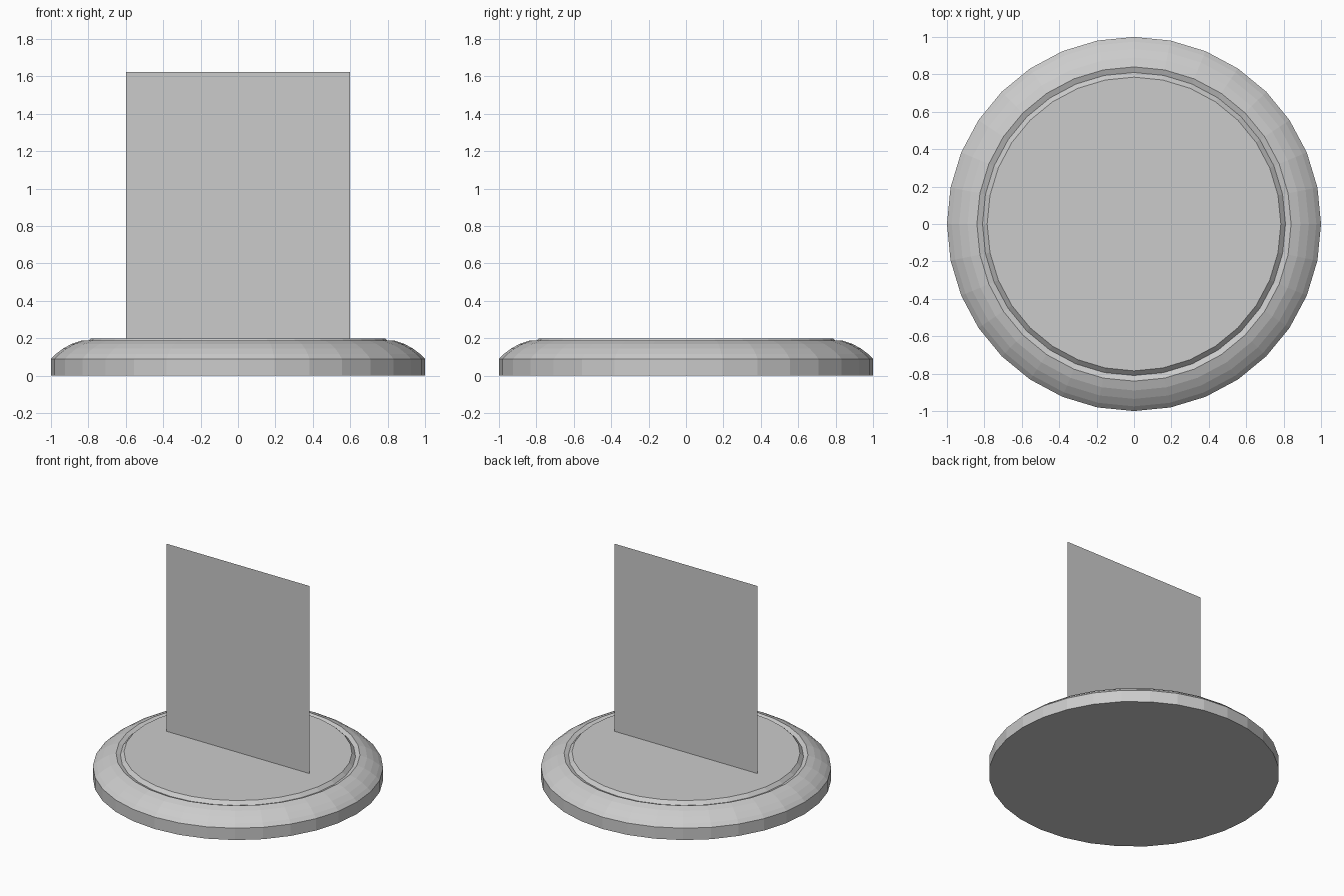
import bpy
import bmesh
from math import cos, sin, tau

default = bpy.data.objects.get("Cube")
if default:
    bpy.data.objects.remove(default, do_unlink=True)

# One plain grey for everything
grey = bpy.data.materials.new("light grey")
grey.use_nodes = True
colour = (0.6, 0.6, 0.6, 1)
grey.diffuse_color = colour
grey.node_tree.nodes["Principled BSDF"].inputs["Base Color"].default_value = colour


def add_object(name, bm):
    mesh = bpy.data.meshes.new(name)
    bm.to_mesh(mesh)
    bm.free()
    mesh.materials.append(grey)
    obj = bpy.data.objects.new(name, mesh)
    bpy.context.collection.objects.link(obj)
    return obj


def lathe(name, profile, sides):
    """Turn a (radius, height) profile into a closed faceted solid."""
    bm = bmesh.new()
    rings = [[bm.verts.new((r * cos(tau * i / sides), r * sin(tau * i / sides), z))
              for i in range(sides)] for r, z in profile]
    for low, high in zip(rings, rings[1:]):
        for i in range(sides):
            j = (i + 1) % sides
            bm.faces.new((low[i], low[j], high[j], high[i]))
    bm.faces.new(rings[0][::-1])
    bm.faces.new(rings[-1])
    return add_object(name, bm)


# Round stand: straight rim, rounded shoulder, shallow groove, raised top
lathe("round_base", [(1, 0), (1, 0.09), (0.975, 0.115), (0.935, 0.145), (0.89, 0.17),
                     (0.84, 0.187), (0.81, 0.175), (0.785, 0.2)], 32)

# Thin upright sheet standing across the middle
bm = bmesh.new()
half, bottom, top = 0.6, 0.2, 1.625
corners = [(-half, 0, bottom), (half, 0, bottom), (half, 0, top), (-half, 0, top)]
bm.faces.new([bm.verts.new(c) for c in corners])
add_object("upright_panel", bm)
